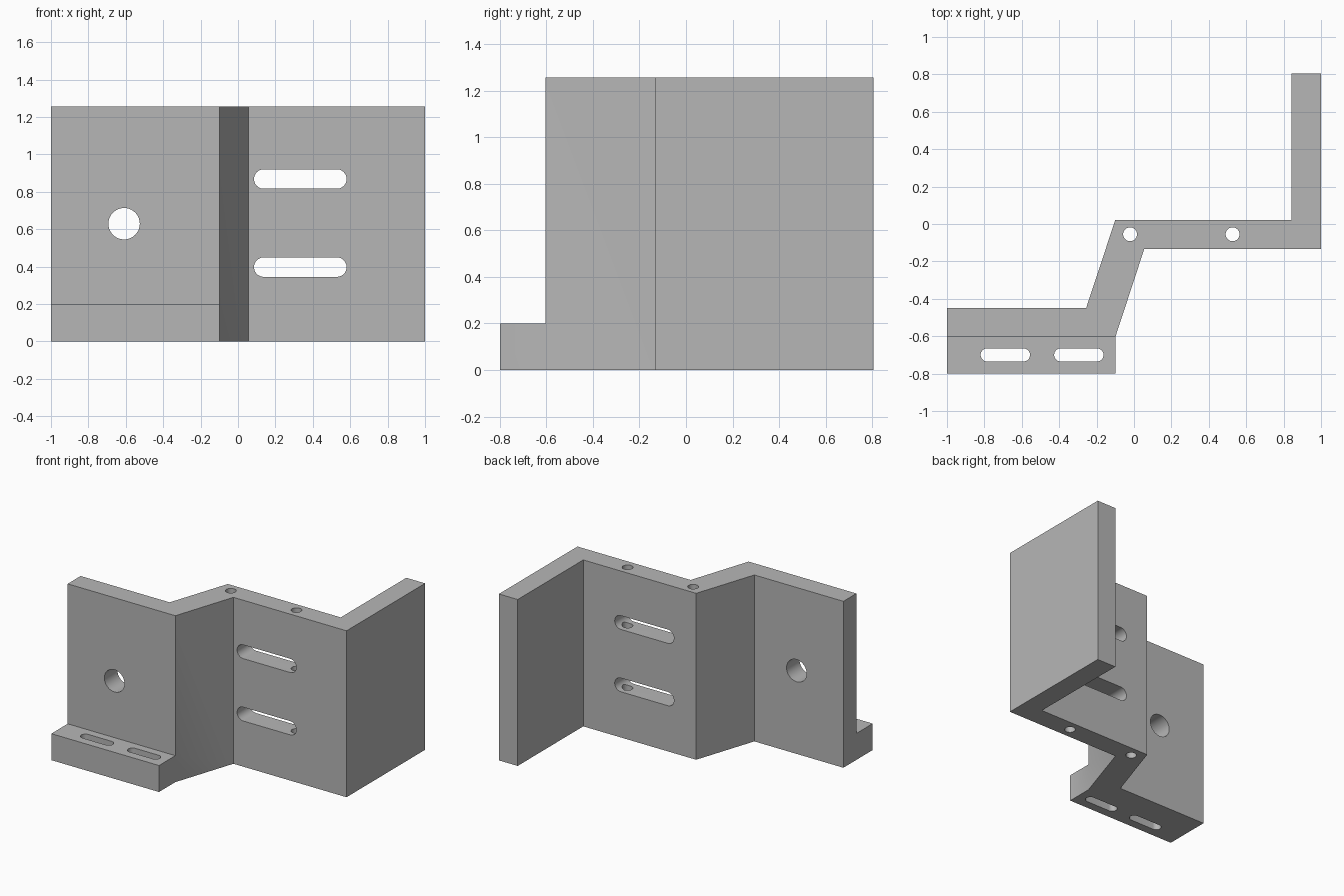
import bpy, bmesh
from math import pi, sin, cos
from mathutils import Matrix, Vector

cube = bpy.data.objects.get("Cube")
if cube:
    bpy.data.objects.remove(cube, do_unlink=True)

HEIGHT = 1.257
GREY = (0.47, 0.47, 0.47, 1)

metal = bpy.data.materials.new("grey_metal")
metal.use_nodes = True
metal.diffuse_color = GREY
metal.node_tree.nodes["Principled BSDF"].inputs["Base Color"].default_value = GREY


def prism(name, outline, z0, z1, matrix=Matrix()):
    """Extrude a closed outline from z0 to z1, then place it with matrix."""
    bm = bmesh.new()
    bm.faces.new([bm.verts.new((x, y, z0)) for x, y in outline])
    bmesh.ops.remove_doubles(bm, verts=bm.verts[:], dist=1e-5)
    side = bmesh.ops.extrude_face_region(bm, geom=bm.faces[:])["geom"]
    top = [v for v in side if isinstance(v, bmesh.types.BMVert)]
    bmesh.ops.translate(bm, verts=top, vec=(0, 0, z1 - z0))
    bmesh.ops.recalc_face_normals(bm, faces=bm.faces[:])
    bm.transform(matrix)
    mesh = bpy.data.meshes.new(name)
    bm.to_mesh(mesh)
    bm.free()
    mesh.materials.append(metal)
    obj = bpy.data.objects.new(name, mesh)
    bpy.context.collection.objects.link(obj)
    return obj


def slot_outline(length, radius, steps=20):
    """Round-ended slot along x; a circle when length equals the diameter."""
    half = length / 2 - radius
    points = []
    for sign in (1, -1):
        for i in range(steps + 1):
            a = pi * i / steps - pi / 2
            points.append((sign * (half + radius * cos(a)), sign * radius * sin(a)))
    return points


def combine(target, tool, operation):
    """Boolean the tool into the target and discard the tool."""
    mod = target.modifiers.new(operation.lower(), "BOOLEAN")
    mod.operation = operation
    mod.solver = "EXACT"
    mod.object = tool
    bpy.context.view_layer.objects.active = target
    bpy.ops.object.modifier_apply(modifier=mod.name)
    bpy.data.objects.remove(tool, do_unlink=True)


def cut(target, centre, length, radius, sideways=False):
    """Cut a slot right through, along z or (sideways) along y."""
    place = Matrix.Translation(Vector(centre))
    if sideways:
        place = place @ Matrix.Rotation(pi / 2, 4, "X")
    tool = prism("cutter", slot_outline(length, radius), -2, 2, place)
    tool.hide_render = True
    combine(target, tool, "DIFFERENCE")


# Folded plate: left-hand panel, slanted web, middle panel and return wing
bracket = prism("bracket", [
    (-1, -0.45), (-1, -0.605), (-0.1, -0.605), (0.055, -0.133), (1, -0.133),
    (1, 0.805), (0.843, 0.805), (0.843, 0.022), (-0.1, 0.022), (-0.256, -0.45),
], 0, HEIGHT)

# Foot flange along the bottom of the front panel
foot = prism("foot_flange", [(-1, -0.8), (-0.1, -0.8), (-0.1, -0.55), (-1, -0.55)], 0, 0.2)
combine(bracket, foot, "UNION")

# Horizontal slots in the middle panel
for z in (0.397, 0.868):
    cut(bracket, (0.333, 0, z), 0.495, 0.052, sideways=True)

# Round hole in the front panel
cut(bracket, (-0.609, 0, 0.629), 0.168, 0.084, sideways=True)

# Pin holes running the full height of the middle panel
for x in (-0.021, 0.527):
    cut(bracket, (x, -0.055, 0), 0.074, 0.037)

# Bolt slots in the foot
for x in (-0.688, -0.295):
    cut(bracket, (x, -0.7, 0), 0.264, 0.035)

# Smooth hole walls with crisp edges
bpy.ops.object.select_all(action="DESELECT")
bracket.select_set(True)
bpy.context.view_layer.objects.active = bracket
bpy.ops.object.shade_smooth_by_angle(angle=pi / 9)
